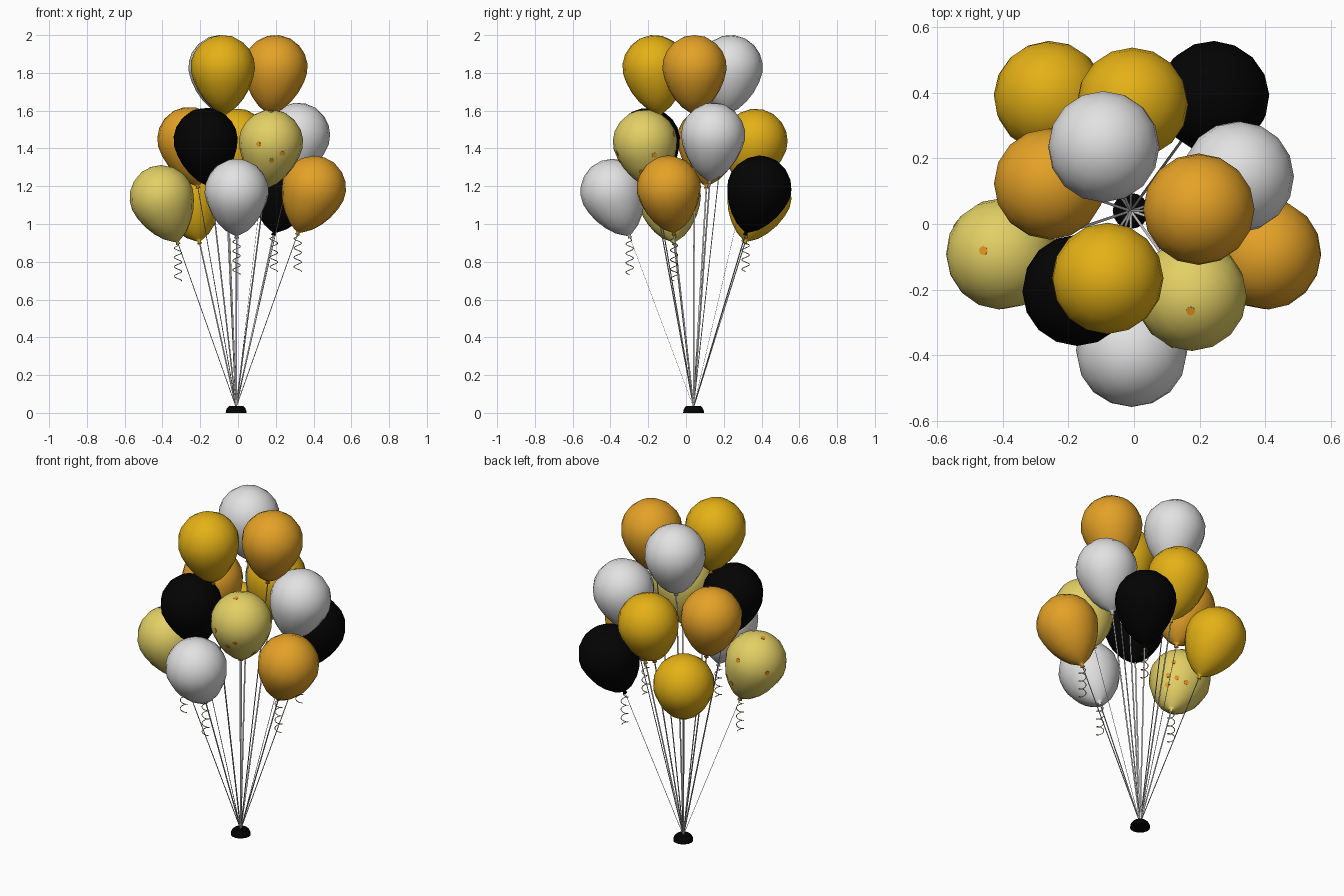
import bpy, bmesh, math
from mathutils import Vector
from mathutils.bvhtree import BVHTree

if "Cube" in bpy.data.objects:
    bpy.data.objects.remove(bpy.data.objects["Cube"])


def material(name, r, g, b):
    m = bpy.data.materials.new(name)
    m.diffuse_color = (r, g, b, 1)
    m.use_nodes = True
    m.node_tree.nodes["Principled BSDF"].inputs["Base Color"].default_value = m.diffuse_color
    return m


MATS = {
    "gold": material("gold", 0.78, 0.44, 0.008),
    "orange": material("orange", 0.78, 0.36, 0.02),
    "cream": material("cream", 0.77, 0.63, 0.13),
    "white": material("white", 0.76, 0.76, 0.76),
    "black": material("black", 0.001, 0.001, 0.001),
    "confetti": material("confetti orange", 0.78, 0.3, 0.015),
    "ribbon": material("ribbon silver", 0.66, 0.66, 0.66),
    "curl": material("curl pale gold", 0.62, 0.52, 0.28),
}

BASE = Vector((-0.01, 0.04, 0.03))   # where all strings meet
SIDES = 16
# balloon half profile (radius, height from the widest ring), knot at the bottom
PROFILE = [(0.013, -0.253), (0.007, -0.24), (0.024, -0.23), (0.064, -0.203),
           (0.103, -0.16), (0.135, -0.109), (0.158, -0.053), (0.17, 0.0),
           (0.166, 0.05), (0.147, 0.098), (0.112, 0.14), (0.06, 0.172)]
TOP = 0.183
TIP = -0.247


def lathe(bm, profile, sides, top):
    """Turn a profile round z, closing it with a point above and a cap below."""
    rings = [[bm.verts.new((r * math.cos(2 * math.pi * i / sides),
                            r * math.sin(2 * math.pi * i / sides), z))
              for i in range(sides)] for r, z in profile]
    p = bm.verts.new((0, 0, top))
    for a, b in zip(rings, rings[1:]):
        for i in range(sides):
            j = (i + 1) % sides
            bm.faces.new((a[i], a[j], b[j], b[i]))
    for i in range(sides):
        bm.faces.new((rings[-1][i], rings[-1][(i + 1) % sides], p))
    bm.faces.new(rings[0][::-1])


def finish(bm, name, mat, smooth=True):
    bmesh.ops.recalc_face_normals(bm, faces=bm.faces)
    me = bpy.data.meshes.new(name)
    for f in bm.faces:
        f.smooth = smooth
    bm.to_mesh(me)
    bm.free()
    me.materials.append(MATS[mat])
    ob = bpy.data.objects.new(name, me)
    bpy.context.collection.objects.link(ob)
    return ob


def flat_string(name, top, bottom):
    """A flat ribbon whose width runs around the bunch."""
    along = top - bottom
    wide = along.cross(Vector((0, 0, 1))).normalized() * 0.004
    thick = along.cross(wide).normalized() * 0.0008
    bm = bmesh.new()
    ends = [[bm.verts.new(p + wide * a + thick * b)
             for a, b in ((-1, -1), (1, -1), (1, 1), (-1, 1))] for p in (bottom, top)]
    for i in range(4):
        j = (i + 1) % 4
        bm.faces.new((ends[0][i], ends[0][j], ends[1][j], ends[1][i]))
    for e in ends:
        bm.faces.new(e)
    finish(bm, name, "ribbon", smooth=False)


def curl_tail(name, tip):
    """A curled ribbon hanging below a knot."""
    cu = bpy.data.curves.new(name, 'CURVE')
    cu.dimensions = '3D'
    cu.bevel_depth = 0.0022
    cu.bevel_resolution = 1
    cu.use_fill_caps = True
    sp = cu.splines.new('POLY')
    sp.points.add(64)
    for i, p in enumerate(sp.points):
        a = i / 64 * 2 * math.pi * 4
        r = 0.02 * min(1, i / 8)
        co = tip + Vector((r * math.cos(a), r * math.sin(a), -0.2 * i / 64))
        p.co = (*co, 1)
    cu.materials.append(MATS["curl"])
    bpy.context.collection.objects.link(bpy.data.objects.new(name, cu))


def balloon(name, colour, x, y, top_z, curl=False, dots=()):
    centre = Vector((x, y, top_z - 0.182))
    axis = (centre - BASE).normalized()          # leans along its string
    place = Vector((0, 0, 1)).rotation_difference(axis).to_matrix().to_4x4()
    place.translation = centre
    bm = bmesh.new()
    lathe(bm, PROFILE, SIDES, TOP)
    bm.transform(place)
    bmesh.ops.recalc_face_normals(bm, faces=bm.faces)
    tree = BVHTree.FromBMesh(bm)
    finish(bm, name + "_balloon", colour)
    tip = centre + axis * TIP
    flat_string(name + "_string", tip, BASE)
    if curl:
        curl_tail(name + "_curl", tip)
    # confetti plates on the skin
    if dots:
        cb = bmesh.new()
        for d in dots:
            d = Vector(d).normalized()
            hit, normal, _, _ = tree.ray_cast(centre + d, -d)
            turn = Vector((0, 0, 1)).rotation_difference(normal).to_matrix().to_4x4()
            turn.translation = hit
            bmesh.ops.create_cone(cb, cap_ends=True, segments=8, radius1=0.014,
                                  radius2=0.014, depth=0.003, matrix=turn)
        finish(cb, name + "_confetti", "confetti", smooth=False)


# top tier
balloon("top_front", "gold", -0.08, -0.165, 2.0)
balloon("top_right", "orange", 0.197, 0.045, 2.0)
balloon("top_back", "white", -0.092, 0.235, 2.0)
# middle tier
balloon("middle_left", "orange", -0.255, 0.122, 1.62)
balloon("middle_front_left", "black", -0.17, -0.2, 1.615)
balloon("middle_front_right", "cream", 0.173, -0.215, 1.605, dots=[
    (-0.065, -0.155, 0), (0.005, -0.14, -0.087), (0.06, -0.15, -0.05), (0, -0.05, 0.17),
    (0.15, 0.05, -0.06), (0.05, 0.14, 0.05), (-0.1, 0.1, -0.09), (0.1, -0.02, -0.15)])
balloon("middle_right", "white", 0.315, 0.143, 1.642)
balloon("middle_back", "gold", -0.005, 0.365, 1.61)
# bottom tier
balloon("bottom_left", "cream", -0.4, -0.09, 1.312, curl=True, dots=[
    (-.33, .05, .94), (.05, .91, .41), (-.84, .53, .04), (.76, .62, .19),
    (.85, .45, -.29), (.65, .65, -.4), (.75, .35, -.56), (.35, .75, -.5)])
balloon("bottom_front", "white", -0.007, -0.385, 1.345, curl=True)
balloon("bottom_right", "orange", 0.398, -0.09, 1.362, curl=True)
balloon("bottom_back_right", "black", 0.24, 0.385, 1.362, curl=True)
balloon("bottom_back_left", "gold", -0.255, 0.385, 1.315)

# weight on the floor
bm = bmesh.new()
lathe(bm, [(0.055, 0), (0.054, 0.012), (0.048, 0.026), (0.038, 0.036)], 16, 0.038)
bmesh.ops.translate(bm, verts=bm.verts, vec=(BASE.x, BASE.y, 0))
weight = finish(bm, "weight", "black")
bpy.context.view_layer.objects.active = weight
weight.select_set(True)
bpy.ops.object.shade_smooth_by_angle()
